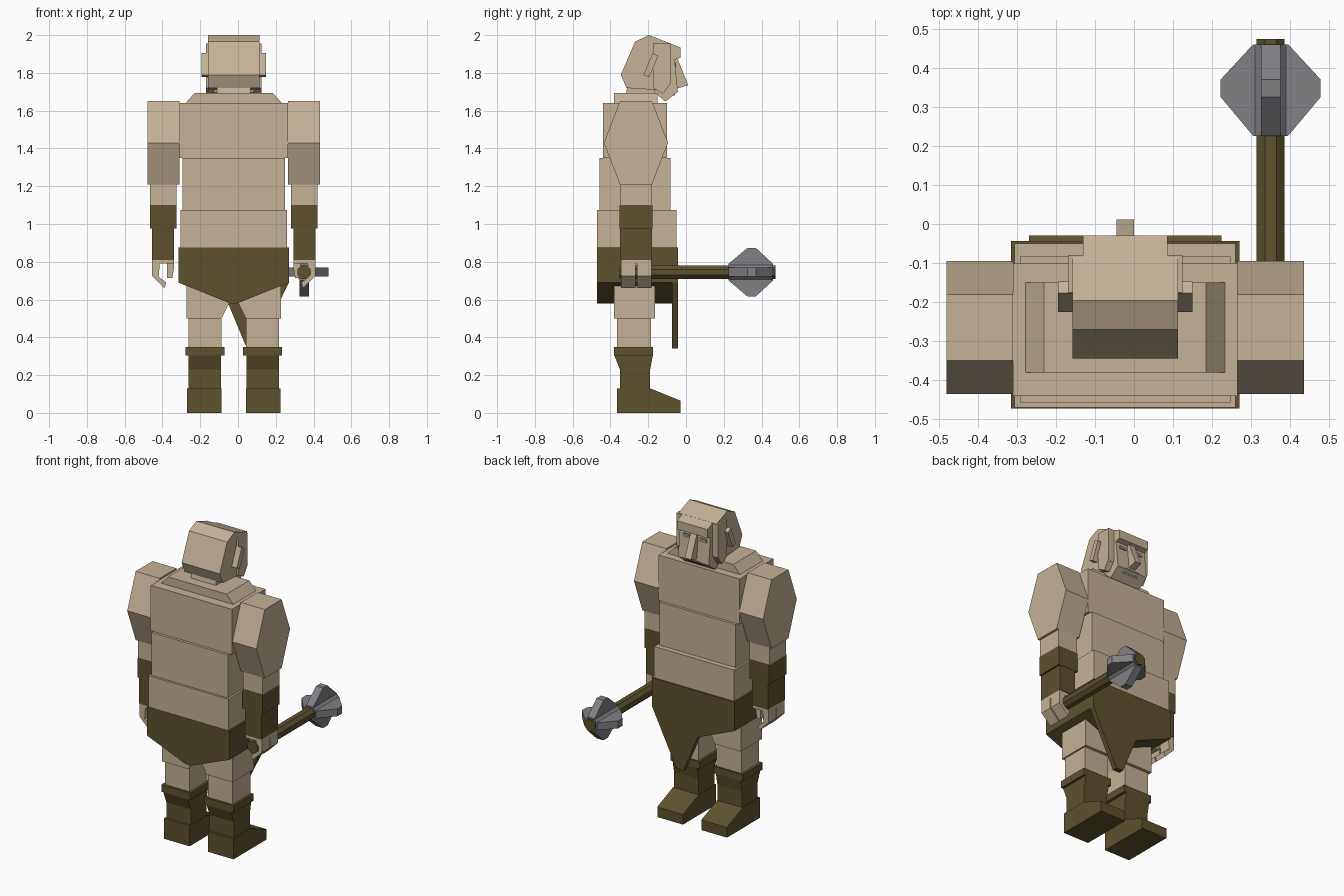
import bpy, bmesh, math
from mathutils import Matrix, Vector

cube = bpy.data.objects.get("Cube")
if cube:
    bpy.data.objects.remove(cube, do_unlink=True)

CX = -0.0225  # symmetry plane of the body


def material(name, rgb):
    m = bpy.data.materials.new(name)
    m.use_nodes = True
    m.diffuse_color = (*rgb, 1)
    m.node_tree.nodes["Principled BSDF"].inputs["Base Color"].default_value = (*rgb, 1)
    return m


SKIN = material("tan skin", (0.55, 0.445, 0.305))
OLIVE = material("olive leather", (0.11, 0.085, 0.027))
STEEL = material("grey steel", (0.22, 0.215, 0.23))


def add(name, bm, mat, mirror=False, origin=CX):
    bmesh.ops.recalc_face_normals(bm, faces=bm.faces)
    me = bpy.data.meshes.new(name)
    bm.to_mesh(me)
    bm.free()
    me.materials.append(mat)
    ob = bpy.data.objects.new(name, me)
    ob.location.x = origin
    bpy.context.collection.objects.link(ob)
    if mirror:
        ob.modifiers.new("Mirror", 'MIRROR').use_mirror_merge = False
    return ob


def prism(name, axis, pts, lo, hi, mat, mirror=False, origin=CX):
    """Extrude a 2D profile along an axis (profile uses the other two axes in order)."""
    bm = bmesh.new()
    place = {'x': lambda p, t: (t, p[0], p[1]),
             'y': lambda p, t: (p[0], t, p[1]),
             'z': lambda p, t: (p[0], p[1], t)}[axis]
    a = [bm.verts.new(place(p, lo)) for p in pts]
    b = [bm.verts.new(place(p, hi)) for p in pts]
    bm.faces.new(a)
    bm.faces.new(b)
    for i in range(len(pts)):
        j = (i + 1) % len(pts)
        bm.faces.new((a[i], a[j], b[j], b[i]))
    return add(name, bm, mat, mirror, origin)


def box(name, x, y, z, mat, mirror=False):
    return prism(name, 'z', [(x[0], y[0]), (x[1], y[0]), (x[1], y[1]), (x[0], y[1])],
                 z[0], z[1], mat, mirror)


# Torso, stacked slabs
box("chest", (-.2875, .2875), (-.44, -.10), (1.35, 1.64), SKIN)
box("belly", (-.27, .27), (-.457, -.083), (1.07, 1.35), SKIN)
box("waist", (-.283, .283), (-.47, -.05), (.87, 1.075), SKIN)
prism("collar", 'y', [(-.255, 1.64), (.255, 1.64), (.2075, 1.693), (-.2075, 1.693)],
      -.38, -.15, SKIN)

# Loincloth wedge and front flap
prism("loincloth", 'y', [(-.2925, .875), (.2925, .875), (.2925, .69), (.02, .58),
                         (-.02, .58), (-.2925, .69)], -.472, -.07, OLIVE)
prism("front_flap", 'y', [(-.2925, .875), (.2925, .875), (.2925, .69), (.12, .34),
                          (.07, .34), (-.03, .58), (-.2925, .69)], -.075, -.043, OLIVE)

# Legs and boots
prism("thighs", 'y', [(.065, .5), (.25, .5), (.25, .72), (.02, .72), (.02, .59)],
      -.38, -.165, SKIN, True)
box("knees", (.065, .24), (-.365, -.185), (.34, .5), SKIN, True)
box("boot_cuffs", (.05, .255), (-.38, -.175), (.305, .35), OLIVE, True)
prism("boot_shafts", 'x', [(-.38, .305), (-.175, .305), (-.19, .23), (-.19, .13),
                           (-.35, .13), (-.35, .23)], .067, .24, OLIVE, True)
prism("boot_feet", 'x', [(-.365, 0), (-.03, 0), (-.03, .065), (-.19, .13), (-.365, .13)],
      .065, .247, OLIVE, True)

# Arms
prism("shoulders", 'x', [(-.35, 1.65), (-.18, 1.65), (-.095, 1.43), (-.18, 1.21),
                         (-.35, 1.21), (-.435, 1.43)], .2875, .4575, SKIN, True)
box("elbows", (.3025, .4425), (-.35, -.18), (1.1, 1.21), SKIN, True)
box("upper_bracers", (.3025, .4425), (-.352, -.178), (.975, 1.1), OLIVE, True)
box("lower_bracers", (.3175, .4325), (-.35, -.18), (.81, .975), OLIVE, True)

# Hands: curled fingers and a thumb
for label, y in (("rear", -.345), ("fore", -.26)):
    prism(label + "_fingers", 'y', [(.4325, .81), (.39, .81), (.3975, .72), (.3575, .69),
                                    (.3675, .66), (.4325, .725)], y, y + .077, SKIN, True)
prism("thumbs", 'y', [(.3175, .81), (.3525, .81), (.3525, .715), (.325, .715),
                      (.3175, .76)], -.3, -.22, SKIN, True)
box("palms", (.3175, .4325), (-.345, -.185), (.79, .812), SKIN, True)

# Head
prism("neck", 'x', [(-.32, 1.68), (-.16, 1.68), (-.14, 1.78), (-.3, 1.78)],
      -.088, .088, SKIN)
prism("skull", 'x', [(-.345, 1.79), (-.27, 1.965), (-.196, 2.0), (-.085, 1.957),
                     (-.085, 1.74), (-.16, 1.71), (-.315, 1.72)], -.135, .135, SKIN)
prism("face", 'x', [(-.12, 1.97), (-.03, 1.935), (-.03, 1.88), (-.06, 1.87),
                    (-.043, 1.7), (-.11, 1.648), (-.17, 1.7)], -.108, .108, SKIN)
prism("cheek_plates", 'x', [(-.175, 1.955), (-.08, 1.955), (-.08, 1.75), (-.12, 1.69),
                            (-.175, 1.72)], .1, .147, SKIN, True)
prism("nose", 'x', [(-.06, 1.875), (-.045, 1.875), (.012, 1.735), (-.055, 1.715)],
      -.0225, .0225, SKIN)
prism("ears", 'x', [(-.225, 1.79), (-.195, 1.777), (-.147, 1.89), (-.177, 1.905)],
      .125, .172, SKIN, True)
prism("eyes", 'x', [(-.062, 1.855), (-.055, 1.855), (-.052, 1.83), (-.059, 1.83)],
      .035, .085, STEEL, True)
prism("mouth", 'x', [(-.05, 1.708), (-.042, 1.705), (-.063, 1.68), (-.07, 1.684)],
      -.055, .055, STEEL)

# Mace: octagonal shaft, core and crossed flanges
MX, MZ = .35, .745


def octagon(r):
    k = r / math.cos(math.pi / 8)
    return [(k * math.cos(math.pi / 8 + i * math.pi / 4),
             MZ + k * math.sin(math.pi / 8 + i * math.pi / 4)) for i in range(8)]


prism("mace_shaft", 'y', octagon(.036), -.352, .474, OLIVE, origin=MX)
prism("mace_core", 'y', octagon(.045), .226, .46, STEEL, origin=MX)
flange = [(-.128, .37), (-.045, .46), (.045, .46), (.128, .37),
          (.128, .325), (.045, .226), (-.045, .226), (-.128, .325)]
prism("mace_side_flanges", 'z', flange, MZ - .024, MZ + .024, STEEL, origin=MX)
prism("mace_upright_flanges", 'x', [(y, MZ + w) for w, y in flange], -.025, .025, STEEL,
      origin=MX)
